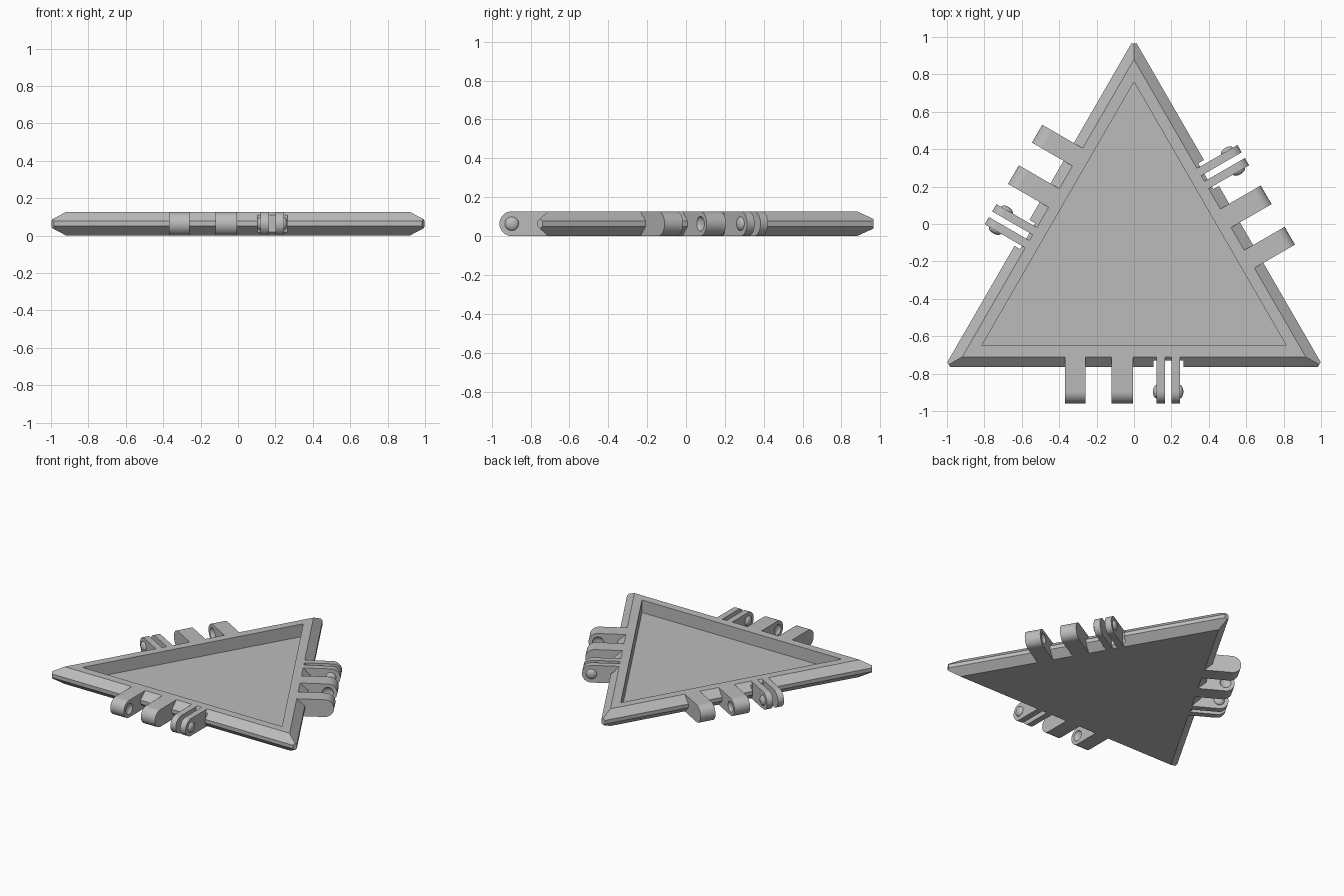
import bpy, bmesh, math
from mathutils import Vector, Matrix

cube = bpy.data.objects.get("Cube")
if cube:
    bpy.data.objects.remove(cube, do_unlink=True)

GREY = (0.5, 0.5, 0.5, 1)
H = 0.127                 # full thickness
SIDE = 0.585              # centre to outer side
TIP = 0.78                # centre to hinge tip
R = H / 2                 # hinge end radius
PIVOT = Vector((0, R - TIP, R))
CENTRE = Vector((0, -0.18, 0))

grey = bpy.data.materials.new("grey plastic")
grey.use_nodes = True
grey.diffuse_color = GREY
grey.node_tree.nodes["Principled BSDF"].inputs["Base Color"].default_value = GREY


def make(name, bm, turn=0):
    """Turn a bmesh into an object rotated about the triangle's centre."""
    bmesh.ops.recalc_face_normals(bm, faces=bm.faces)
    mesh = bpy.data.meshes.new(name)
    bm.to_mesh(mesh)
    bm.free()
    mesh.materials.append(grey)
    ob = bpy.data.objects.new(name, mesh)
    bpy.context.collection.objects.link(ob)
    ob.location = CENTRE
    ob.rotation_euler.z = math.radians(turn)
    return ob


def cut(ob, cutter):
    """Subtract the cutter, then discard it."""
    cutter.hide_render = True
    bpy.context.view_layer.update()
    mod = ob.modifiers.new("cut", 'BOOLEAN')
    mod.operation, mod.solver, mod.object = 'DIFFERENCE', 'EXACT', cutter
    bpy.context.view_layer.objects.active = ob
    bpy.ops.object.modifier_apply(modifier=mod.name)
    bpy.data.objects.remove(cutter, do_unlink=True)


def smooth(ob):
    bpy.ops.object.select_all(action='DESELECT')
    ob.select_set(True)
    bpy.context.view_layer.objects.active = ob
    bpy.ops.object.shade_smooth_by_angle(angle=math.radians(30))


def box(x0, x1, y0, y1, z0, z1):
    bm = bmesh.new()
    bmesh.ops.create_cube(bm, size=1)
    for v in bm.verts:
        v.co = ((x0 + x1) / 2 + v.co.x * (x1 - x0),
                (y0 + y1) / 2 + v.co.y * (y1 - y0),
                (z0 + z1) / 2 + v.co.z * (z1 - z0))
    return bm


def tray():
    """Bevelled triangle with a recess, lofted through rings of (inradius, z)."""
    bm = bmesh.new()
    profile = [(0.53, 0), (SIDE, 0.05), (SIDE, 0.077), (0.53, H), (0.47, H), (0.47, 0.035)]
    corners = [math.radians(a) for a in (90, 210, 330)]
    rings = [[bm.verts.new((2 * r * math.cos(a), 2 * r * math.sin(a), z)) for a in corners]
             for r, z in profile]
    for low, high in zip(rings, rings[1:]):
        for i in range(3):
            j = (i + 1) % 3
            bm.faces.new((low[i], low[j], high[j], high[i]))
    bm.faces.new(rings[0])
    bm.faces.new(rings[-1])
    # blunt the three tips
    for a in corners:
        n = Vector((math.cos(a), math.sin(a), 0))
        bmesh.ops.bisect_plane(bm, geom=bm.verts[:] + bm.edges[:] + bm.faces[:],
                               plane_co=n * (2 * SIDE - 0.026), plane_no=n, clear_outer=True)
        bmesh.ops.holes_fill(bm, edges=[e for e in bm.edges if e.is_boundary])
    return bm


def lug(x0, x1):
    """Hinge lug: straight root with a rounded tip, extruded along x."""
    bm = bmesh.new()
    pts = [(-0.528, H)]
    for i in range(25):
        a = math.pi / 2 + math.pi * i / 24
        pts.append((PIVOT.y + R * math.cos(a), R + R * math.sin(a)))
    pts.append((-0.528, 0))
    face = bm.faces.new([bm.verts.new((x0, y, z)) for y, z in pts])
    new = bmesh.ops.extrude_face_region(bm, geom=[face])["geom"]
    bmesh.ops.translate(bm, vec=(x1 - x0, 0, 0),
                        verts=[v for v in new if isinstance(v, bmesh.types.BMVert)])
    return bm


def dome(x, depth, radius):
    """Flattened ball on the hinge axis."""
    bm = bmesh.new()
    bmesh.ops.create_uvsphere(
        bm, u_segments=24, v_segments=12, radius=1,
        matrix=Matrix.Translation(PIVOT + Vector((x, 0, 0)))
        @ Matrix.Diagonal((depth, radius, radius, 1))
        @ Matrix.Rotation(math.pi / 2, 4, 'Y'))
    return bm


body = make("triangle_tray", tray())
for side, turn in (("front", 0), ("left", 120), ("right", 240)):
    # clearance behind the clip plates
    cut(body, make("notch_cutter", box(0.105, 0.265, -0.7, -0.55, -0.1, 0.3), turn))

    # socket lugs with dimples facing each other
    for part, x0, x1, hole in (("outer", -0.37, -0.26, -0.26), ("inner", -0.12, -0.005, -0.12)):
        ob = make(f"{side}_{part}_socket_lug", lug(x0, x1), turn)
        cut(ob, make("dimple_cutter", dome(hole, 0.02, 0.038), turn))
        smooth(ob)

    # springy clip plates with snap domes on their outer faces
    for part, x0, x1, knob in (("inner", 0.12, 0.165, 0.12), ("outer", 0.2, 0.245, 0.245)):
        smooth(make(f"{side}_{part}_clip_plate", lug(x0, x1), turn))
        smooth(make(f"{side}_{part}_snap_dome", dome(knob, 0.019, 0.036), turn))
